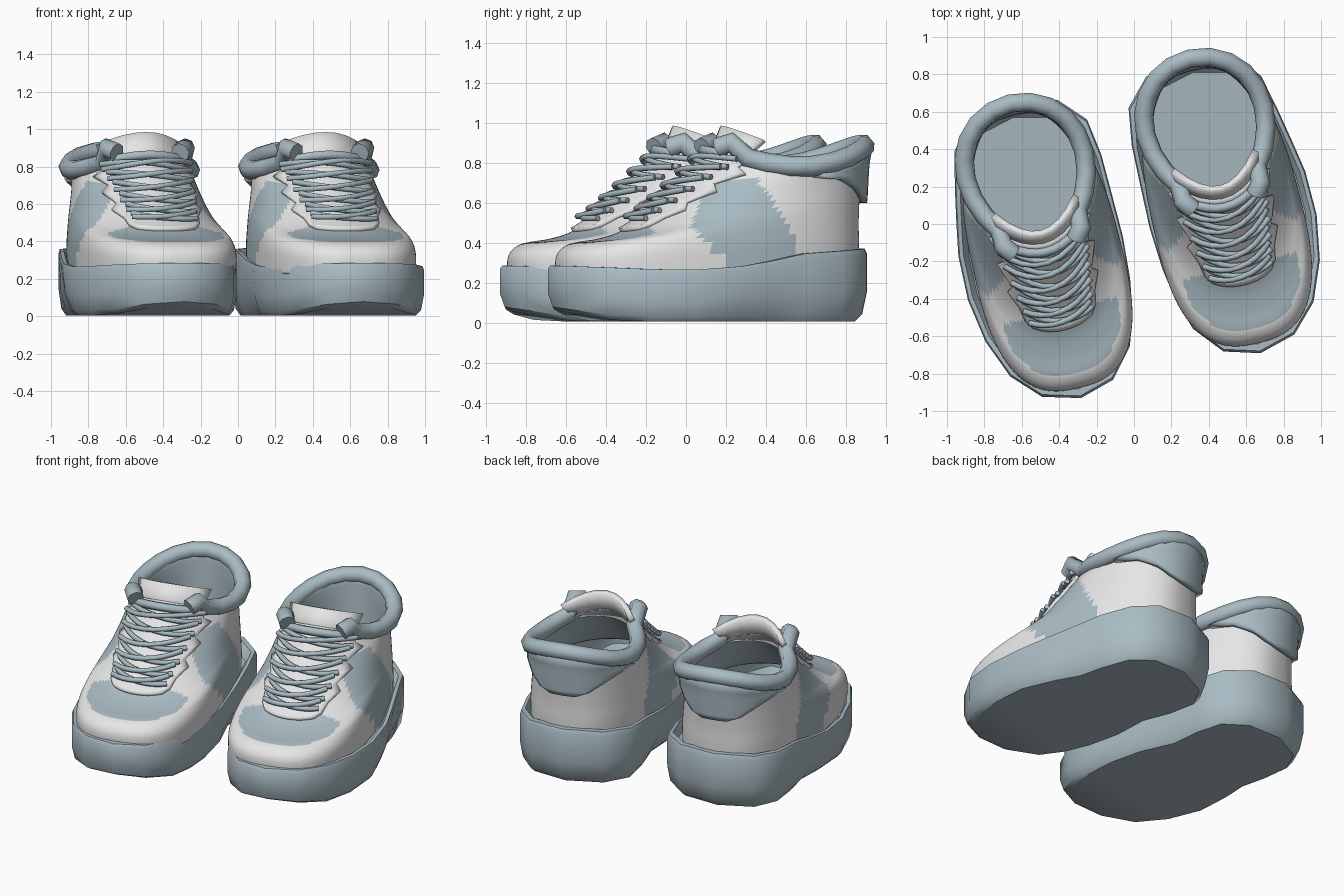
import bpy, bmesh, math
from mathutils import Vector

if "Cube" in bpy.data.objects:
    bpy.data.objects.remove(bpy.data.objects["Cube"])

def material(name, rgb):
    m = bpy.data.materials.new(name)
    m.diffuse_color = (*rgb, 1)
    m.use_nodes = True
    m.node_tree.nodes["Principled BSDF"].inputs["Base Color"].default_value = m.diffuse_color
    return m

WHITE = material("white_leather", (0.80, 0.80, 0.81))
BLUE = material("blue_grey", (0.40, 0.50, 0.55))

# Rings of the upper: front y, front z, heel y, heel z, front width, heel width, squareness, dip
RINGS = [
    (-.78, .22, .74, .26, .43, .37, 2.6, 0),
    (-.78, .33, .745, .40, .43, .37, 2.6, 0),
    (-.72, .39, .745, .50, .41, .37, 2.5, 0),
    (-.60, .41, .75, .60, .39, .36, 2.4, 0),
    (-.49, .44, .755, .67, .36, .355, 2.3, 0),
    (-.38, .50, .76, .74, .33, .35, 2.2, 0),
    (-.25, .61, .765, .80, .30, .35, 2.1, .01),
    (-.10, .75, .77, .85, .285, .35, 2.0, .04),
    (.02, .87, .78, .89, .29, .355, 2.0, .10),
]

def ring(v):
    """Smoothly interpolated ring settings at level v."""
    i = min(int(v), len(RINGS) - 2)
    t = v - i
    a, b, c, d = (RINGS[max(0, min(k, len(RINGS) - 1))] for k in (i - 1, i, i + 1, i + 2))
    return [q + .5 * t * (r - p + t * (2*p - 5*q + 4*r - s + t * (3*(q - r) + s - p)))
            for p, q, r, s in zip(a, b, c, d)]

def surf(v, phi, off=0.0):
    """Point on the upper; phi = 0 is the toe, pi the heel."""
    if off:
        e = 0.02
        du = surf(v, phi + e) - surf(v, phi - e)
        dv = surf(min(v + e, 8), phi) - surf(max(v - e, 0), phi)
        return surf(v, phi) + du.cross(dv).normalized() * off
    yf, zf, yh, zh, wf, wb, n, dip = ring(v)
    s, c = math.sin(phi), math.cos(phi)
    w = wb + (wf - wb) * (1 + c) / 2
    x = w * math.copysign(abs(s) ** (2 / n), s)
    u = (1 - math.copysign(abs(c) ** (2 / n), c)) / 2
    return Vector((x, yf + (yh - yf) * u, zf + (zh - zf) * u - dip * 4 * u * (1 - u)))

def phi_at(v, x):
    r = ring(v)
    return math.asin(min(1, x / r[4]) ** (r[6] / 2))

def place(ob, shoe):
    ob.location = shoe[1]
    ob.rotation_euler.z = math.radians(13.5)
    return ob

def mesh_object(name, verts, faces, mats, shoe, angle=None):
    me = bpy.data.meshes.new(name)
    me.from_pydata([tuple(p) for p in verts], [], faces)
    for m in mats:
        me.materials.append(m)
    ob = bpy.data.objects.new(shoe[0] + name, me)
    bpy.context.collection.objects.link(ob)
    if angle is None:
        me.shade_smooth()
    else:
        bm = bmesh.new()
        bm.from_mesh(me)
        bmesh.ops.recalc_face_normals(bm, faces=bm.faces)
        bm.to_mesh(me)
        bm.free()
        bpy.ops.object.select_all(action='DESELECT')
        ob.select_set(True)
        bpy.context.view_layer.objects.active = ob
        bpy.ops.object.shade_smooth_by_angle(angle=math.radians(angle))
    return place(ob, shoe)

def grid(rows, closed=False):
    n = len(rows[0])
    faces = []
    for j in range(len(rows) - 1):
        for i in range(n if closed else n - 1):
            k = (i + 1) % n
            faces.append((j*n + i, j*n + k, (j+1)*n + k, (j+1)*n + i))
    return [p for r in rows for p in r], faces

def thicken(ob, t, mat_offset=0):
    s = ob.modifiers.new("thickness", 'SOLIDIFY')
    s.thickness, s.offset = t, -1
    s.material_offset = s.material_offset_rim = mat_offset

def patch(name, rows, centre, off, mat, shoe, cols=12):
    """Raised plate following the upper; rows hold (level, half width)."""
    pts = []
    for v, x in rows:
        h = phi_at(v, x)
        pts.append([surf(v, centre + h * (2 * i / cols - 1), off) for i in range(cols + 1)])
    thicken(mesh_object(name, *grid(pts), [mat], shoe), off + .01)

def tube(name, paths, radius, res, mat, shoe, smooth=True):
    cu = bpy.data.curves.new(name, 'CURVE')
    cu.dimensions = '3D'
    cu.bevel_depth, cu.bevel_resolution, cu.use_fill_caps = radius, res, True
    for path in paths:
        sp = cu.splines.new('POLY')
        sp.points.add(len(path) - 1)
        for p, q in zip(sp.points, path):
            p.co = (*q, 1)
        sp.use_smooth = smooth
    cu.materials.append(mat)
    ob = bpy.data.objects.new(shoe[0] + name, cu)
    bpy.context.collection.objects.link(ob)
    place(ob, shoe)

# Sole outline seen from above (outer side +x)
OUTLINE = [(0, -.84), (.2, -.785), (.34, -.64), (.425, -.43), (.465, -.19), (.46, .05), (.43, .22),
           (.395, .4), (.35, .6), (.24, .74), (0, .80), (-.25, .74), (-.38, .6), (-.41, .4),
           (-.415, .2), (-.42, -.05), (-.405, -.28), (-.375, -.46), (-.32, -.63), (-.19, -.785)]

def sole_top(y):
    ks = [(-.85, .285), (-.25, .26), (.1, .285), (.4, .345), (.85, .375)]
    for (a, p), (b, q) in zip(ks, ks[1:]):
        if y <= b:
            return p + (q - p) * (y - a) / (b - a)
    return ks[-1][1]

def build_sole(shoe):
    side = shoe[2]
    rows = []
    # scale, fraction of height, height shift
    for sc, f, dz in [(.92, 0, 0), (.97, .1, 0), (1, .4, 0), (1, .93, 0), (.985, 1, 0),
                      (.94, 1, 0), (.88, 1, -.05)]:
        row = []
        for x, y in OUTLINE:
            waist = 1 - .14 * max(0, 1 - f * 1.5) * math.exp(-((y - .2) / .22) ** 2)
            low = .005 + .05 * max(0, (-y - .5) / .34) ** 2
            z = low + (sole_top(y) - low) * f + dz
            row.append((side * x * sc * waist, y * sc, z))
        rows.append(row)
    verts, faces = grid(rows, True)
    n = len(OUTLINE)
    faces += [tuple(range(n)), tuple(range(len(verts) - n, len(verts)))]
    mesh_object("sole", verts, faces, [BLUE], shoe, 40)

def is_blue(c):
    # toe patch
    if c.y < -.36 and c.z > .36 and (c.x / .31) ** 2 + ((c.y + .42) / .29) ** 2 < 1:
        return True
    # side panel with slanting ends
    return (abs(c.x) > .15 and c.z < .72 and c.y < .34 - max(0, c.z - .43) * .62
            and c.y > max(-.015 - (c.z - .29) * .946, -.19 + (c.z - .475) * .58))

def build_upper(shoe):
    n, steps = 112, 48
    rows = [[surf(8 * j / steps, 2 * math.pi * i / n) for i in range(n)] for j in range(steps + 1)]
    ob = mesh_object("upper", *grid(rows, True), [WHITE, BLUE], shoe)
    for p in ob.data.polygons:
        p.material_index = int(is_blue(p.center))
    thicken(ob, .03, 1)

def build_details(shoe):
    # lace panel with zigzag edges
    rows = [(4.3, .16), (4.5, .19), (5.0, .20), (5.3, .235), (5.7, .205), (6.1, .245),
            (6.5, .21), (6.9, .25), (7.3, .215), (7.7, .215), (8, .2)]
    patch("lace_panel", rows, 0, .02, WHITE, shoe)
    # heel tab
    rows = [(3.0, .08), (3.4, .15), (4.2, .2), (5.2, .25), (6, .28), (8, .28)]
    patch("heel_tab", rows, math.pi, .04, BLUE, shoe)
    # padded collar, open at the front
    path = [surf(8, .8 + (2 * math.pi - 1.6) * i / 16) for i in range(17)]
    ends = [Vector((.175, -.005, .875)), Vector((.215, .05, .90))]
    flip = [Vector((-p.x, p.y, p.z)) for p in reversed(ends)]
    tube("collar", [ends + path + flip], .052, 2, BLUE, shoe)
    # crossing laces and a straight top lace
    paths = []
    for k in range(6):
        v = 4.7 + k * .48
        for s in (1, -1):
            h = phi_at(v, .165 + .008 * k)
            paths.append([surf(v + .2 + .2 * t / 4, s * h * t / 4, .04 + .012 * (s > 0))
                          for t in range(-4, 5)])
    tube("laces", paths, .016, 1, BLUE, shoe)
    h = phi_at(7.6, .15)
    tube("top_lace", [[surf(7.65, h * t / 4, .035) for t in range(-4, 5)]], .026, 1, BLUE, shoe)
    # tongue
    rows = []
    for f in (0, .5, 1):
        rows.append([((.21 + .03 * f) * s, -.02 + .07 * f + (.1 + .06 * f) * s * s,
                      .80 + f * (.185 - .07 * s * s)) for s in [i / 4 for i in range(-4, 5)]])
    thicken(mesh_object("tongue", *grid(rows), [WHITE], shoe), .035)

# The pair: name prefix, position, side
for shoe in (("right_", (.48, .126, 0), 1), ("left_", (-.48, -.114, 0), -1)):
    build_sole(shoe)
    build_upper(shoe)
    build_details(shoe)
